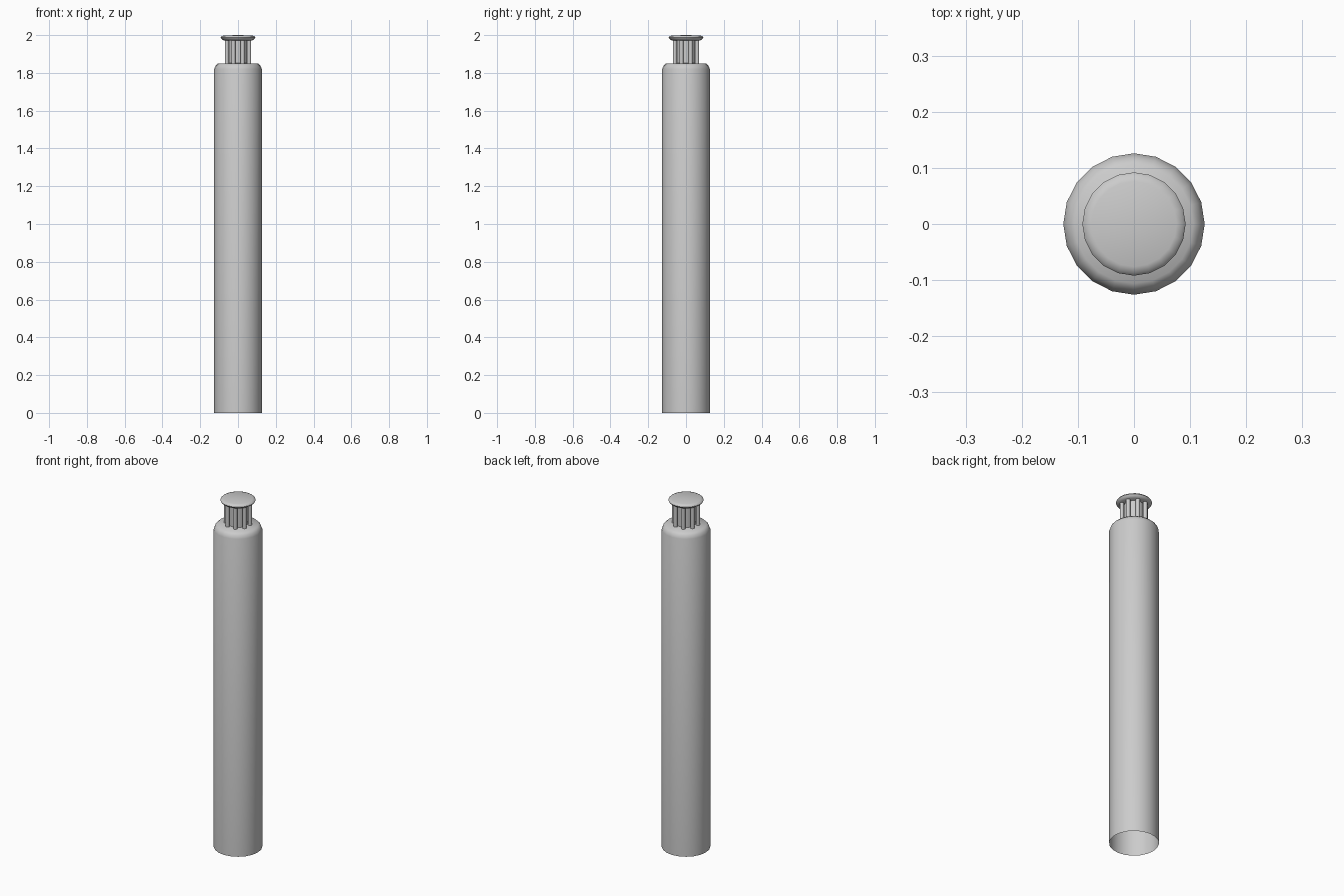
import bpy
import bmesh
from math import cos, sin, pi, radians

SIDES = 20
BARS = 8

cube = bpy.data.objects.get("Cube")
if cube:
    bpy.data.objects.remove(cube, do_unlink=True)

grey = bpy.data.materials.new("light grey")
grey.use_nodes = True
colour = (0.6, 0.6, 0.6, 1)
grey.diffuse_color = colour
grey.node_tree.nodes["Principled BSDF"].inputs["Base Color"].default_value = colour


def finish(name, bm, angle=40):
    mesh = bpy.data.meshes.new(name)
    bm.to_mesh(mesh)
    bm.free()
    mesh.materials.append(grey)
    obj = bpy.data.objects.new(name, mesh)
    bpy.context.collection.objects.link(obj)
    bpy.ops.object.select_all(action="DESELECT")
    obj.select_set(True)
    bpy.context.view_layer.objects.active = obj
    bpy.ops.object.shade_smooth_by_angle(angle=radians(angle))
    return obj


def lathe(name, profile, angle=40):
    """Turn a (radius, height) profile, listed bottom to top, about z."""
    bm = bmesh.new()
    rings = []
    for r, z in profile:
        if r == 0:
            rings.append([bm.verts.new((0, 0, z))] * SIDES)
        else:
            rings.append([bm.verts.new((r * cos(2 * pi * i / SIDES),
                                        r * sin(2 * pi * i / SIDES), z))
                          for i in range(SIDES)])
    for low, high in zip(rings, rings[1:]):
        for i in range(SIDES):
            j = (i + 1) % SIDES
            corners = dict.fromkeys((low[i], low[j], high[j], high[i]))
            bm.faces.new(list(corners))
    return finish(name, bm, angle)


# Tall tube, open underneath, with a rounded shoulder
lathe("column_body", [(0.126, 0), (0.126, 1.82), (0.119, 1.838),
                      (0.106, 1.85), (0, 1.852)], 50)

# Inner stem behind the bars
lathe("neck_core", [(0.05, 1.85), (0.05, 1.975)])

# Rounded lid
lathe("cap", [(0, 1.972), (0.076, 1.972), (0.087, 1.979), (0.092, 1.987),
              (0.087, 1.994), (0.076, 1.998), (0, 2.0)], 60)

# Ring of upright bars
bm = bmesh.new()
for k in range(BARS):
    a = 2 * pi * (k + 0.5) / BARS
    bar = bmesh.ops.create_cone(bm, cap_ends=True, segments=10,
                                radius1=0.011, radius2=0.011, depth=0.13)
    bmesh.ops.translate(bm, verts=bar["verts"],
                        vec=(0.064 * cos(a), 0.064 * sin(a), 1.912))
finish("neck_bars", bm)
